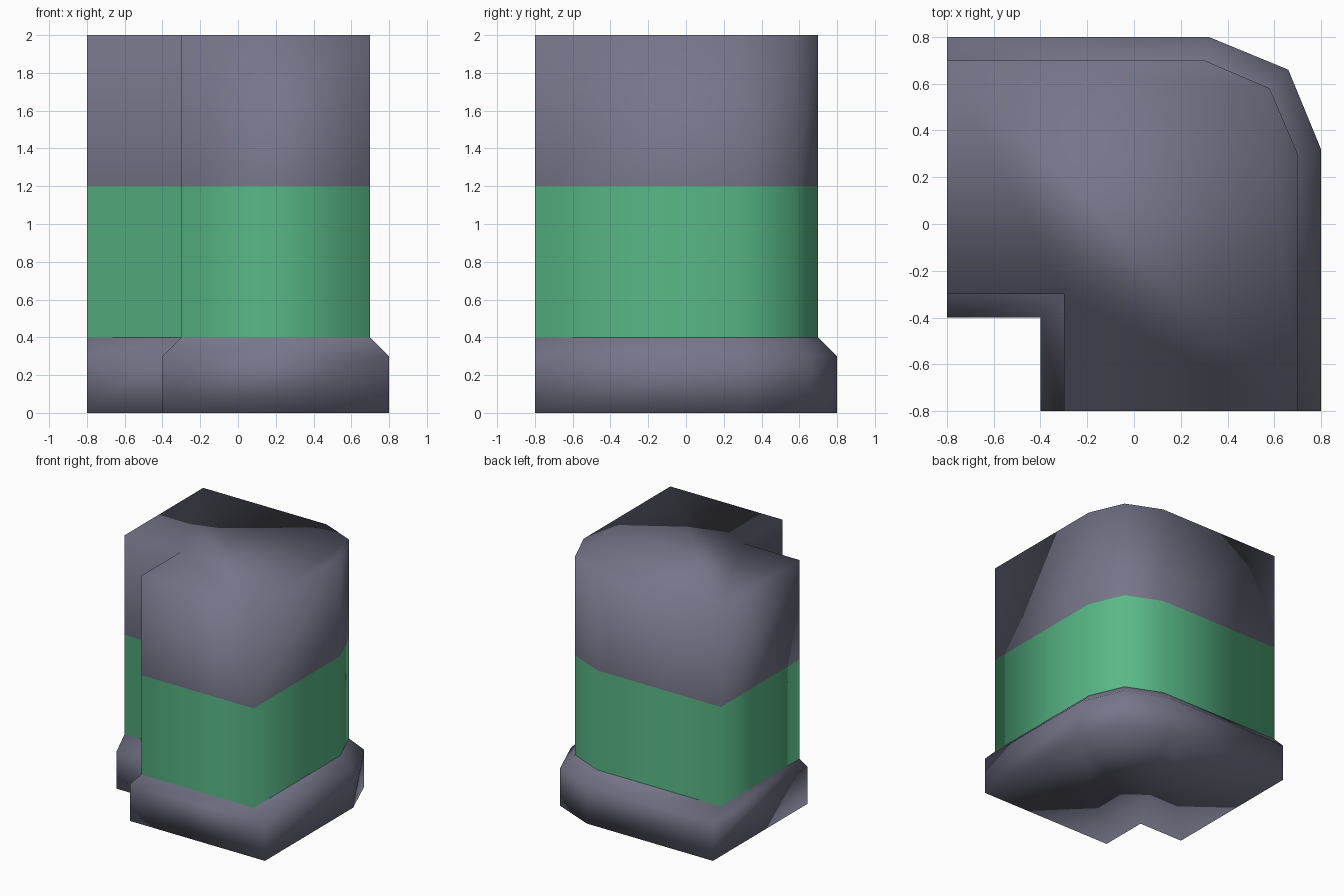
import bpy, bmesh, math

if "Cube" in bpy.data.objects:
    bpy.data.objects.remove(bpy.data.objects["Cube"])


def material(name, color):
    m = bpy.data.materials.new(name)
    m.diffuse_color = (*color, 1)
    m.use_nodes = True
    m.node_tree.nodes["Principled BSDF"].inputs["Base Color"].default_value = m.diffuse_color
    return m


grey = material("slate grey", (0.18, 0.18, 0.254))
green = material("green", (0.098, 0.479, 0.238))

# Outlines seen from above: wide base and narrower wall, rounded back right corner
base = [(-.8, -.4), (-.4, -.4), (-.4, -.8), (.8, -.8),
        (.8, .32), (.66, .66), (.32, .8), (-.8, .8)]
wall = [(-.8, -.3), (-.3, -.3), (-.3, -.8), (.7, -.8),
        (.7, .3), (.58, .58), (.3, .7), (-.8, .7)]
levels = [(base, 0), (base, .3), (wall, .4), (wall, 1.2), (wall, 2)]

# Loft the outlines into one closed corner block
bm = bmesh.new()
rings = [[bm.verts.new((x, y, z)) for x, y in outline] for outline, z in levels]
for lower, upper in zip(rings, rings[1:]):
    for i in range(len(lower)):
        j = (i + 1) % len(lower)
        bm.faces.new((lower[i], lower[j], upper[j], upper[i]))
bm.faces.new(rings[0][::-1])
bm.faces.new(rings[-1])

# Green band by height
for f in bm.faces:
    f.smooth = True
    f.material_index = int(.4 < f.calc_center_median().z < 1.2 and abs(f.normal.z) < .5)

# Smooth round corner and skirting top, sharp elsewhere and where wall meets base
for e in bm.edges:
    at_ledge = all(abs(v.co.z - .4) < .001 for v in e.verts)
    e.smooth = not at_ledge and e.calc_face_angle(0) < math.radians(50)

mesh = bpy.data.meshes.new("wall_corner")
bm.to_mesh(mesh)
bm.free()
mesh.materials.append(grey)
mesh.materials.append(green)
bpy.context.collection.objects.link(bpy.data.objects.new("wall_corner", mesh))
